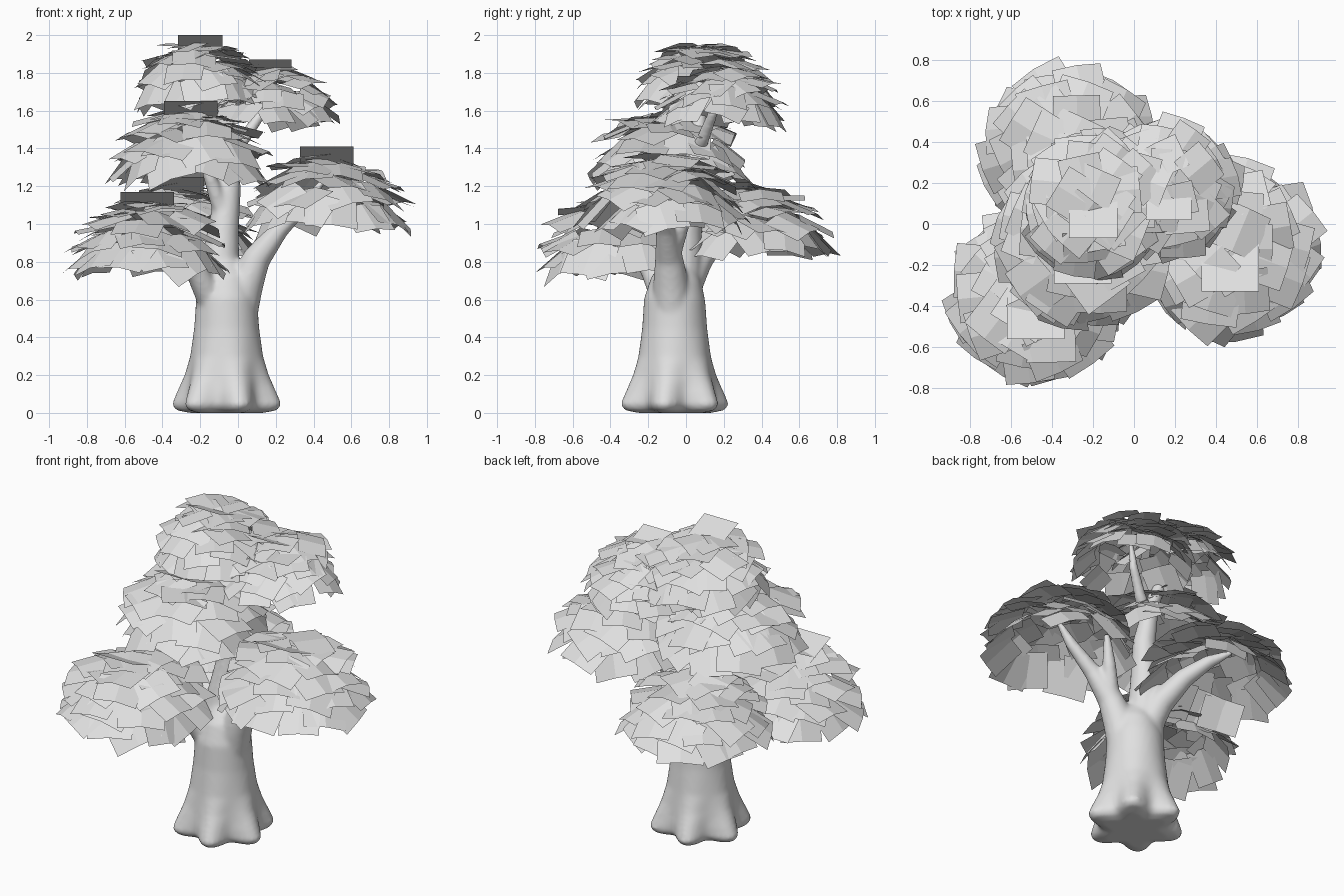
import bpy, bmesh, math, random
from mathutils import Vector, Matrix

random.seed(4)
cube = bpy.data.objects.get("Cube")
if cube:
    bpy.data.objects.remove(cube)

grey = bpy.data.materials.new("light_grey")
grey.use_nodes = True
grey.diffuse_color = (0.75, 0.75, 0.75, 1)
grey.node_tree.nodes["Principled BSDF"].inputs["Base Color"].default_value = (0.75, 0.75, 0.75, 1)


def finish(bm, name):
    mesh = bpy.data.meshes.new(name)
    bm.to_mesh(mesh)
    bm.free()
    mesh.materials.append(grey)
    obj = bpy.data.objects.new(name, mesh)
    bpy.context.collection.objects.link(obj)
    return obj


def tube(bm, path, sides=24, lobes=0.0):
    """Loft rings along (x, y, z, radius) points; lobes spreads the lowest rings into roots."""
    pts = [Vector(p[:3]) for p in path]
    rings = []
    for i, p in enumerate(path):
        axis = pts[min(i + 1, len(pts) - 1)] - pts[max(i - 1, 0)]
        turn = Vector((0, 0, 1)).rotation_difference(axis).to_matrix()
        flare = lobes * max(0, 1 - p[2] / 0.36) ** 1.5
        ring = []
        for k in range(sides):
            a = math.tau * k / sides
            r = p[3] * (1 + flare * math.cos(6 * a + 1.4))
            ring.append(bm.verts.new(pts[i] + turn @ Vector((r * math.cos(a), r * math.sin(a), 0))))
        rings.append(ring)
    for low, high in zip(rings, rings[1:]):
        for k in range(sides):
            n = (k + 1) % sides
            bm.faces.new((low[k], low[n], high[n], high[k]))
    bm.faces.new(rings[0][::-1])
    bm.faces.new(rings[-1])


# Trunk with spreading roots, and its branches, fused into one smooth skin
bm = bmesh.new()
tube(bm, [(-.06, -.06, 0, .17), (-.06, -.06, .015, .235), (-.06, -.06, .045, .258),
          (-.06, -.06, .1, .245), (-.06, -.06, .2, .215), (-.06, -.06, .3, .192),
          (-.06, -.06, .45, .172), (-.06, -.06, .6, .162), (-.06, -.05, .7, .135),
          (-.08, -.03, .8, .08)], 48, 0.2)
branches = [
    # leader up to the crown
    [(-.1, -.04, .55, .125), (-.1, -.02, .75, .11), (-.08, 0, .95, .085), (-.05, .03, 1.2, .066),
     (-.08, .06, 1.45, .045), (-.16, .08, 1.65, .032), (-.2, .08, 1.86, .015)],
    # upper side branch
    [(-.06, .05, 1.36, .045), (.03, .09, 1.45, .035), (.12, .14, 1.58, .028), (.17, .17, 1.74, .014)],
    # middle front branch
    [(-.08, 0, 1.05, .05), (-.15, -.05, 1.25, .035), (-.23, -.08, 1.5, .015)],
    # right branch and its offshoot
    [(0, -.07, .5, .1), (.04, -.08, .68, .095), (.1, -.09, .82, .075), (.22, -.11, .97, .05),
     (.36, -.13, 1.11, .035), (.46, -.14, 1.24, .015)],
    [(.1, -.08, .82, .05), (.17, -.02, 1, .04), (.22, .02, 1.16, .02)],
    # left front branch
    [(-.13, -.1, .58, .08), (-.22, -.18, .75, .06), (-.34, -.27, .89, .04), (-.45, -.34, 1.02, .015)],
    # left back branch
    [(-.1, 0, .68, .09), (-.14, .07, .82, .078), (-.22, .19, .96, .058), (-.31, .3, 1.05, .04),
     (-.41, .39, 1.11, .016)],
]
for path in branches:
    tube(bm, path, 16)
trunk = finish(bm, "trunk_and_branches")
skin = trunk.modifiers.new("fuse", 'REMESH')
skin.mode = 'VOXEL'
skin.voxel_size = 0.013
skin.use_smooth_shade = True
soften = trunk.modifiers.new("soften", 'SMOOTH')
soften.factor = 0.5
soften.iterations = 8


def leaf(bm, matrix, width, length, fold):
    """Square leaf, creased along its middle; local +x points outward."""
    cols = []
    for y, z in ((-.5, -fold), (0, fold), (.5, -fold)):
        cols.append([bm.verts.new(matrix @ Vector((x * length, y * width, z * width))) for x in (-.5, .5)])
    for a, b in zip(cols, cols[1:]):
        bm.faces.new((a[0], a[1], b[1], b[0]))


# Leaf domes: ring radius, drop below top, tilt, leaf count (relative to dome radius)
RINGS = [(.24, .19, 4, 5), (.46, .26, 9, 8), (.64, .39, 18, 10), (.74, .58, 30, 12), (.8, .8, 47, 13)]


def foliage(name, x, y, top, size):
    bm = bmesh.new()
    centre = Vector((x, y, top))
    # cap leaf, lifted at the front
    cap = Matrix.Translation(centre + Vector((0, -.16, -.12)) * size) @ Matrix.Rotation(math.radians(-22), 4, 'X')
    leaf(bm, cap, .64 * size, .64 * size, 0)
    for i, (radius, drop, tilt, count) in enumerate(RINGS):
        for k in range(count):
            a = math.tau * (k + .5 * (i % 2) + random.uniform(-.3, .3)) / count
            r = radius + random.uniform(-.07, .06)
            spot = Vector((r * math.cos(a), r * math.sin(a), -drop + random.uniform(-.06, .06)))
            m = (Matrix.Translation(centre + spot * size)
                 @ Matrix.Rotation(a, 4, 'Z')
                 @ Matrix.Rotation(math.radians(tilt + random.uniform(-11, 11)), 4, 'Y')
                 @ Matrix.Rotation(random.uniform(-.45, .45), 4, 'Z')
                 @ Matrix.Rotation(random.uniform(-.22, .22), 4, 'X'))
            leaf(bm, m, random.uniform(.52, .64) * size, random.uniform(.42, .52) * size, .04)
    finish(bm, name)


foliage("crown_foliage", -.2, .1, 2.0, .37)
foliage("upper_right_foliage", .17, .18, 1.87, .35)
foliage("middle_foliage", -.25, -.09, 1.65, .44)
foliage("right_foliage", .47, -.13, 1.41, .44)
foliage("left_front_foliage", -.48, -.36, 1.17, .44)
foliage("left_back_foliage", -.32, .35, 1.25, .43)
